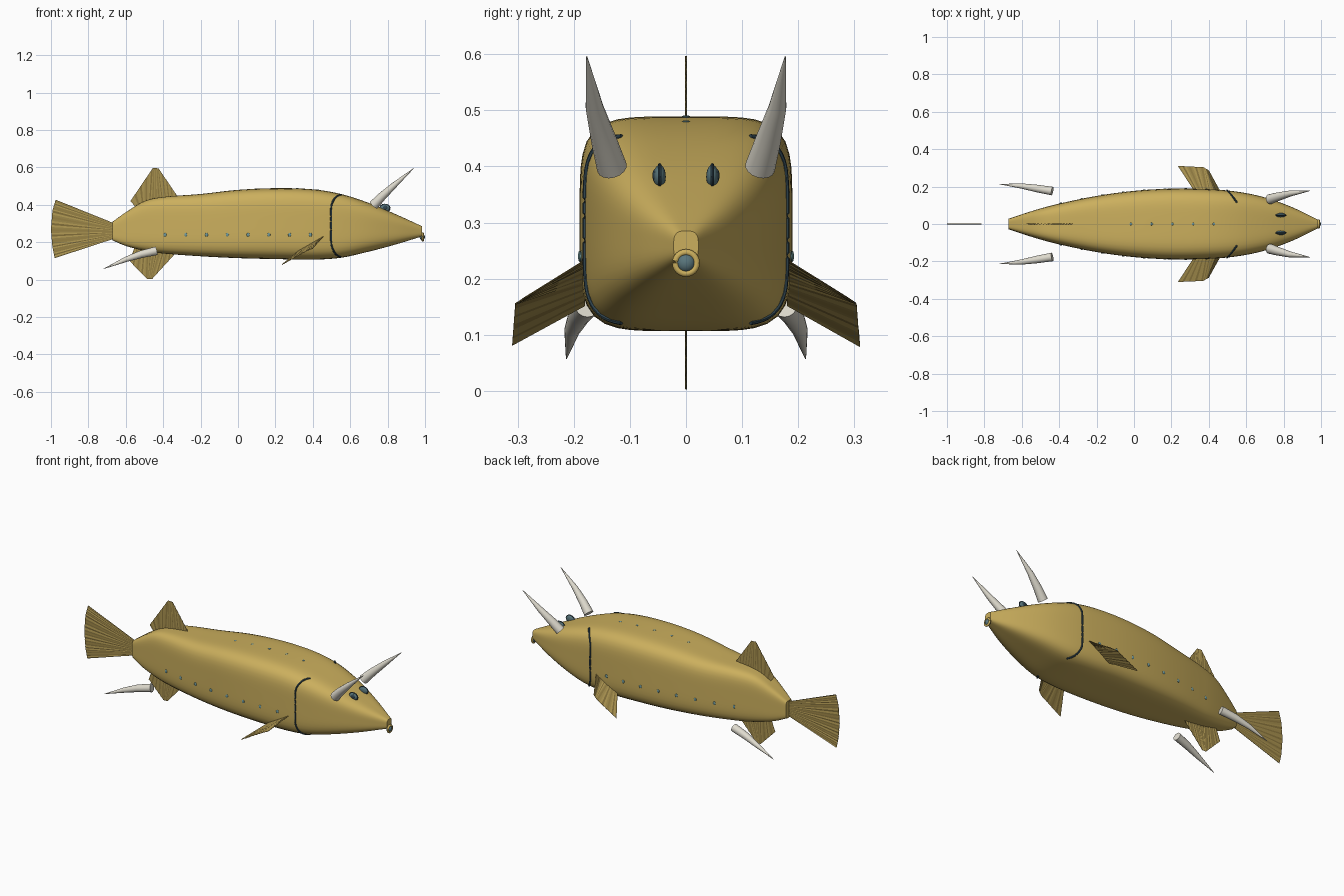
import bpy
import bmesh
import math
from mathutils import Vector

cube = bpy.data.objects.get("Cube")
if cube:
    bpy.data.objects.remove(cube, do_unlink=True)


def make_material(name, red, green, blue):
    mat = bpy.data.materials.new(name)
    mat.use_nodes = True
    color = (red, green, blue, 1)
    mat.diffuse_color = color
    mat.node_tree.nodes["Principled BSDF"].inputs["Base Color"].default_value = color
    return mat


GOLD = make_material("golden skin", 0.60, 0.43, 0.11)
FIN = make_material("fin membrane", 0.40, 0.29, 0.08)
RAY = make_material("fin rays", 0.27, 0.19, 0.05)
BONE = make_material("pale horn", 0.74, 0.71, 0.62)
SLATE = make_material("dark slate", 0.03, 0.06, 0.08)
TEAL = make_material("teal spots", 0.16, 0.32, 0.33)
EYE = make_material("eye blue grey", 0.10, 0.18, 0.20)


def finish(name, bm, materials, smooth=True):
    """Turn a bmesh into a scene object."""
    bmesh.ops.recalc_face_normals(bm, faces=bm.faces)
    mesh = bpy.data.meshes.new(name)
    bm.to_mesh(mesh)
    bm.free()
    for mat in materials:
        mesh.materials.append(mat)
    obj = bpy.data.objects.new(name, mesh)
    bpy.context.collection.objects.link(obj)
    if smooth:
        bpy.ops.object.select_all(action='DESELECT')
        obj.select_set(True)
        bpy.context.view_layer.objects.active = obj
        bpy.ops.object.shade_smooth_by_angle(angle=math.radians(40))
    return obj


def loft(name, rings, material):
    """Skin closed rings of points and cap both ends."""
    bm = bmesh.new()
    loops = [[bm.verts.new(p) for p in ring] for ring in rings]
    count = len(rings[0])
    for low, high in zip(loops, loops[1:]):
        for i in range(count):
            j = (i + 1) % count
            bm.faces.new((low[i], low[j], high[j], high[i]))
    bm.faces.new(loops[0])
    bm.faces.new(loops[-1])
    return finish(name, bm, [material])


def tube(name, path, radii, material, sides=16):
    """Sweep a circle of changing radius along a path."""
    path = [Vector(p) for p in path]
    rings = []
    for i, p in enumerate(path):
        along = path[min(i + 1, len(path) - 1)] - path[max(i - 1, 0)]
        turn = along.to_track_quat('Z', 'Y')
        angles = [math.tau * k / sides for k in range(sides)]
        rings.append([p + turn @ Vector((math.cos(a), math.sin(a), 0)) * radii[i]
                      for a in angles])
    return loft(name, rings, material)


def ellipsoid(name, center, size, material, turn=None):
    bm = bmesh.new()
    bmesh.ops.create_uvsphere(bm, u_segments=20, v_segments=12, radius=1)
    for v in bm.verts:
        p = Vector([a * b for a, b in zip(v.co, size)])
        v.co = Vector(center) + (turn @ p if turn else p)
    return finish(name, bm, [material])


# Body stations: x, half width, bottom, top
STATIONS = [
    (-0.67, 0.028, 0.21, 0.31), (-0.60, 0.052, 0.18, 0.36),
    (-0.50, 0.083, 0.155, 0.42), (-0.40, 0.109, 0.14, 0.442),
    (-0.20, 0.150, 0.125, 0.458), (0.0, 0.177, 0.115, 0.48),
    (0.20, 0.189, 0.11, 0.489), (0.40, 0.186, 0.107, 0.483),
    (0.55, 0.173, 0.117, 0.458), (0.70, 0.142, 0.15, 0.41),
    (0.85, 0.088, 0.19, 0.347), (0.985, 0.022, 0.232, 0.285)]


def section(x):
    """Smoothly interpolated half width, bottom and top at x."""
    last = len(STATIONS) - 1
    i = max(k for k in range(last) if k == 0 or STATIONS[k][0] <= x)
    a, b = STATIONS[i], STATIONS[i + 1]
    before, after = STATIONS[max(i - 1, 0)], STATIONS[min(i + 2, last)]
    span = b[0] - a[0]
    t = (x - a[0]) / span
    values = []
    for k in (1, 2, 3):
        m0 = (b[k] - before[k]) / (b[0] - before[0]) * span
        m1 = (after[k] - a[k]) / (after[0] - a[0]) * span
        values.append((2*t**3 - 3*t**2 + 1) * a[k] + (t**3 - 2*t**2 + t) * m0
                      + (3*t**2 - 2*t**3) * b[k] + (t**3 - t**2) * m1)
    return values


def skin(x, angle, grow=1.0):
    """Point on the rounded box body."""
    width, bottom, top = section(x)
    power = 4.8 - 1.6 * max(0, (x - 0.55) / 0.45)
    c, s = math.cos(angle), math.sin(angle)
    r = grow * (abs(c)**power + abs(s)**power) ** (-1 / power)
    return Vector((x, width * r * c, (top + bottom) / 2 + (top - bottom) / 2 * r * s))


STEPS, SIDES = 64, 64
loft("body", [[skin(-0.67 + 1.655 * i / STEPS, math.tau * k / SIDES) for k in range(SIDES)]
              for i in range(STEPS + 1)], GOLD)


def sample(points, t):
    """Walk a polyline with even steps per corner."""
    f = t * (len(points) - 1)
    i = min(int(f), len(points) - 2)
    return Vector(points[i]).lerp(Vector(points[i + 1]), f - i)


def fin(name, root, rim, folds=36):
    """Pleated fan between a root line and an outer rim."""
    bm = bmesh.new()
    columns = []
    for i in range(folds + 1):
        a, b = sample(root, i / folds), sample(rim, i / folds)
        normal = (b - a).cross(Vector(rim[-1]) - Vector(rim[0])).normalized()
        shift = normal * (0.0012 if i % 2 else -0.0012)
        columns.append([bm.verts.new(a), bm.verts.new(b + shift)])
    for i, (p, q) in enumerate(zip(columns, columns[1:])):
        face = bm.faces.new((p[0], p[1], q[1], q[0]))
        face.material_index = int(i % 3 == 0)
    obj = finish(name, bm, [FIN, RAY], smooth=False)
    thick = obj.modifiers.new("thickness", 'SOLIDIFY')
    thick.thickness = 0.0015
    thick.offset = 0


# Fins on the centre line
fin("tail_fin", [(-0.66, 0, 0.30), (-0.66, 0, 0.22)],
    [(-0.975, 0, 0.427), (-0.992, 0, 0.37), (-1, 0, 0.27), (-0.993, 0, 0.18), (-0.98, 0, 0.115)])
fin("dorsal_fin", [(-0.33, 0, 0.43), (-0.54, 0, 0.38)],
    [(-0.33, 0, 0.455), (-0.425, 0, 0.595), (-0.455, 0, 0.597), (-0.575, 0, 0.42)])
fin("anal_fin", [(-0.34, 0, 0.16), (-0.55, 0, 0.18)],
    [(-0.335, 0, 0.14), (-0.46, 0, 0.003), (-0.485, 0, 0.003), (-0.58, 0, 0.10)])

for side, label in ((1, "left"), (-1, "right")):
    def flip(points):
        return [(x, side * y, z) for x, y, z in points]

    # Paired fins and horns
    fin(label + "_pectoral_fin", flip([(0.46, 0.178, 0.235), (0.32, 0.18, 0.152)]),
        flip([(0.40, 0.287, 0.166), (0.37, 0.304, 0.155), (0.235, 0.31, 0.08)]), 24)
    front = flip([(0.725, 0.132, 0.398), (0.77, 0.146, 0.445),
                  (0.835, 0.163, 0.505), (0.94, 0.177, 0.596)])
    rear = flip([(-0.437, 0.176, 0.154), (-0.52, 0.19, 0.135),
                 (-0.60, 0.203, 0.108), (-0.718, 0.213, 0.058)])
    tube(label + "_front_horn", front, (0.027, 0.023, 0.016, 0.001), BONE)
    tube(label + "_rear_horn", rear, (0.023, 0.02, 0.014, 0.001), BONE)

    # Eye with a dark pupil and rim
    ellipsoid(label + "_eye", (0.785, side * 0.047, 0.382), (0.027, 0.011, 0.021), EYE)
    ellipsoid(label + "_pupil", (0.787, side * 0.054, 0.384), (0.013, 0.006, 0.012), SLATE)
    rim = [(0.785 + 0.027 * math.cos(a), side * 0.047, 0.382 + 0.021 * math.sin(a))
           for a in [math.tau * k / 24 for k in range(25)]]
    tube(label + "_eye_rim", rim, [0.003] * len(rim), SLATE, 8)

    # Gill band hugging the body
    band = []
    for k in range(41):
        a = -0.97 + 1.94 * k / 40
        x = 0.498 + 0.052 * max(0, (abs(a) - 0.5) / 0.47) ** 1.5
        p = skin(x, a)
        band.append((p.x, side * p.y, p.z))
    tube(label + "_gill_band", band, [0.005] * len(band), SLATE, 8)

# Rows of flat spots on the flanks and the back
for i in range(8):
    x = -0.39 + 0.111 * i
    for side, label in ((1, "left"), (-1, "right")):
        p = skin(x, -0.27)
        ellipsoid(f"{label}_spot_{i}", (x, side * p.y, 0.24), (0.008, 0.003, 0.010), TEAL)
    if i > 2:
        ellipsoid(f"back_spot_{i}", skin(x + 0.04, math.pi / 2), (0.007, 0.007, 0.002), TEAL)

# Small round mouth
lip = [(0.988, 0.019 * math.cos(a), 0.228 + 0.019 * math.sin(a))
       for a in [math.tau * k / 32 for k in range(33)]]
tube("lip", lip, [0.006] * len(lip), GOLD, 10)
ellipsoid("mouth", (0.985, 0, 0.228), (0.014, 0.017, 0.017), EYE)
